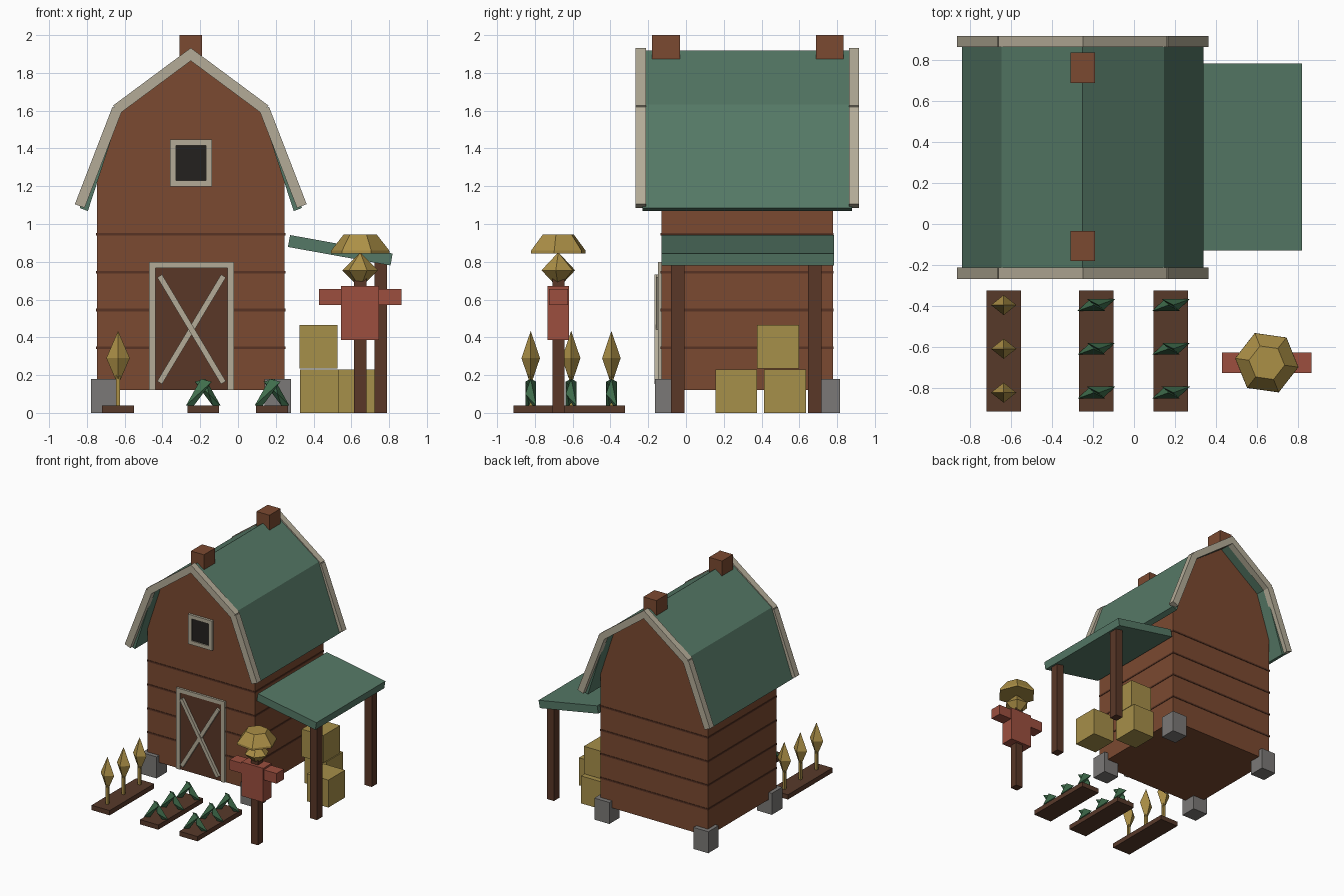
import bpy, bmesh, math
from mathutils import Vector, Matrix

if "Cube" in bpy.data.objects:
    bpy.data.objects.remove(bpy.data.objects["Cube"])

def mat(name, r, g, b):
    m = bpy.data.materials.new(name)
    m.diffuse_color = [(c / 255) ** 2.2 for c in (r, g, b)] + [1]
    m.use_nodes = True
    m.node_tree.nodes["Principled BSDF"].inputs["Base Color"].default_value = m.diffuse_color
    return m

WALL, DARK = mat("barn_wood", 122, 75, 52), mat("dark_wood", 90, 58, 44)
BAND, TRIM = mat("band_wood", 88, 54, 40), mat("trim", 178, 170, 150)
ROOF, LEAF = mat("roof_green", 86, 120, 102), mat("leaf", 66, 110, 78)
STRAW, GOLD = mat("straw", 165, 142, 75), mat("gold", 170, 142, 72)
SHIRT, STONE = mat("shirt", 155, 80, 65), mat("stone", 122, 120, 118)
BLACK, SOIL = mat("window_dark", 40, 38, 36), mat("soil", 88, 60, 46)
CX = -0.25            # barn centre line
Y0, Y1 = -0.13, 0.777  # barn front and back

def finish(name, bm, m):
    bmesh.ops.recalc_face_normals(bm, faces=bm.faces)
    me = bpy.data.meshes.new(name)
    bm.to_mesh(me)
    bm.free()
    ob = bpy.data.objects.new(name, me)
    bpy.context.collection.objects.link(ob)
    me.materials.append(m)
    return ob

def box(name, x, y, z, m):
    bm = bmesh.new()
    mid = Vector([(a + b) / 2 for a, b in (x, y, z)])
    size = Matrix.Diagonal([b - a for a, b in (x, y, z)] + [1])
    bmesh.ops.create_cube(bm, size=1, matrix=Matrix.Translation(mid) @ size)
    return finish(name, bm, m)

def extrude_y(name, pts, y, m):
    bm = bmesh.new()
    f = bm.faces.new([bm.verts.new((px, y[0], pz)) for px, pz in pts])
    r = bmesh.ops.extrude_face_region(bm, geom=[f])
    bmesh.ops.translate(bm, vec=(0, y[1] - y[0], 0),
                        verts=[v for v in r["geom"] if isinstance(v, bmesh.types.BMVert)])
    return finish(name, bm, m)

def beam(name, a, b, w, y, m):
    # straight board in the xz plane, width w, centred on the line a-b
    a, b = Vector(a), Vector(b)
    d = (b - a).normalized()
    n = Vector((-d.y, d.x)) * w / 2
    return extrude_y(name, [a + n, b + n, b - n, a - n], y, m)

def hull(name, pts, m):
    bm = bmesh.new()
    for p in pts:
        bm.verts.new(p)
    bmesh.ops.convex_hull(bm, input=bm.verts[:])
    return finish(name, bm, m)

def ring(n, r, z, c, off=0):
    return [(c[0] + r * math.cos(off + i * math.tau / n),
             c[1] + r * math.sin(off + i * math.tau / n), z) for i in range(n)]

def mirrored(half):
    # half profile from the centre line outwards -> full outline
    return [(CX + x, z) for x, z in half] + [(CX - x, z) for x, z in reversed(half) if x > 0]

# barn body and plank bands
extrude_y("barn_body", mirrored([(0, 1.88), (0.375, 1.605), (0.497, 1.23), (0.497, 0.12)]),
          (Y0, Y1), WALL)
for z in (0.345, 0.545, 0.745, 0.945):
    box("wall_band", (CX - 0.501, CX + 0.501), (Y0 - 0.004, Y1 + 0.004), (z - 0.007, z + 0.007), BAND)

# gambrel roof shell
outer = [(0, 1.918), (0.395, 1.632), (0.588, 1.085)]
inner = [(0.545, 1.068), (0.372, 1.6), (0, 1.872)]
shell = [(CX + x, z) for x, z in outer + inner]
shell += [(CX - x, z) for x, z in inner[1::-1] + outer[:0:-1]]
for s in (1, -1):
    extrude_y("roof_half", [(CX + s * x, z) for x, z in outer + inner], (-0.23, 0.88), ROOF)

# roof edge boards
for y in ((-0.267, -0.213), (0.863, 0.917)):
    for s in (1, -1):
        beam("upper_edge_board", (CX - s * 0.016, 1.91), (CX + s * 0.395, 1.605), 0.055, y, TRIM)
        beam("lower_edge_board", (CX + s * 0.389, 1.61), (CX + s * 0.588, 1.095), 0.055, y, TRIM)

# chimneys
for y in ((-0.18, -0.033), (0.688, 0.835)):
    box("chimney", (CX - 0.06, CX + 0.06), y, (1.87, 2.0), WALL)

# foundation stones
for x in ((-0.777, -0.64), (0.14, 0.28)):
    for y in ((-0.165, -0.028), (0.678, 0.815)):
        box("foundation_stone", x, y, (0, 0.18), STONE)

# barn door with frame and cross
box("door_panel", (-0.45, -0.04), (-0.14, -0.12), (0.122, 0.78), DARK)
for x in ((-0.47, -0.436), (-0.056, -0.022)):
    box("door_frame_side", x, (-0.148, -0.12), (0.122, 0.8), TRIM)
box("door_frame_top", (-0.47, -0.022), (-0.148, -0.12), (0.767, 0.8), TRIM)
beam("door_brace", (-0.415, 0.725), (-0.077, 0.16), 0.03, (-0.166, -0.13), TRIM)
beam("door_brace", (-0.077, 0.725), (-0.415, 0.16), 0.03, (-0.158, -0.13), TRIM)

# loft window
box("window_pane", (-0.345, -0.153), (-0.14, -0.12), (1.21, 1.43), BLACK)
for x in ((-0.36, -0.328), (-0.169, -0.137)):
    box("window_frame_side", x, (-0.15, -0.12), (1.198, 1.447), TRIM)
for z in ((1.198, 1.23), (1.415, 1.447)):
    box("window_frame_bar", (-0.36, -0.137), (-0.15, -0.12), z, TRIM)

# lean-to shelter
beam("shelter_roof", (0.27, 0.91), (0.813, 0.812), 0.064, (Y0, 0.783), ROOF)
for y in ((-0.08, -0.008), (0.646, 0.718)):
    box("shelter_post", (0.722, 0.788), y, (0, 0.8), DARK)

# hay bales
box("hay_bale", (0.328, 0.53), (0.412, 0.634), (0, 0.23), STRAW)
box("hay_bale", (0.53, 0.73), (0.155, 0.376), (0, 0.23), STRAW)
box("hay_bale", (0.326, 0.528), (0.376, 0.598), (0.235, 0.465), STRAW)

# scarecrow
c = (0.647, -0.676)
tilt = math.radians(-8)
box("scarecrow_pole", (0.615, 0.68), (-0.708, -0.643), (0, 0.72), DARK)
box("scarecrow_torso", (0.545, 0.747), (-0.733, -0.62), (0.387, 0.672), SHIRT)
box("scarecrow_arms", (0.428, 0.865), (-0.725, -0.626), (0.572, 0.657), SHIRT)
hull("scarecrow_head", ring(6, 0.096, 0.755, c, tilt) + [(*c, 0.85), (*c, 0.66)], GOLD)
hull("scarecrow_hat", ring(6, 0.156, 0.843, c, tilt) + ring(6, 0.155, 0.86, c, tilt)
     + ring(6, 0.088, 0.945, c, tilt), GOLD)

# garden beds
ROWS = (-0.822, -0.608, -0.395)
BEDS = (-0.635, -0.184, 0.18)
for x in BEDS:
    box("garden_bed", (x - 0.084, x + 0.084), (-0.913, -0.323), (0, 0.04), SOIL)

# corn
x = BEDS[0]
for y in ROWS:
    box("corn_stalk", (x - 0.011, x + 0.011), (y - 0.011, y + 0.011), (0.03, 0.22), GOLD)
    hull("corn_head", [(x - 0.062, y, 0.29), (x + 0.062, y, 0.29), (x, y - 0.049, 0.29),
                       (x, y + 0.049, 0.29), (x, y, 0.434), (x, y, 0.146)], GOLD)

# leafy plants: two leaning leaves each
leaf = [(-0.092, -0.029, 0.038), (0.045, -0.029, 0.165), (-0.03, 0.029, 0.1), (-0.012, 0, 0.18),
        (-0.05, -0.01, 0.038)]
for x in BEDS[1:]:
    for y in ROWS:
        for s in (1, -1):
            hull("plant_leaf", [(x + s * a, y + s * b, z) for a, b, z in leaf], LEAF)
